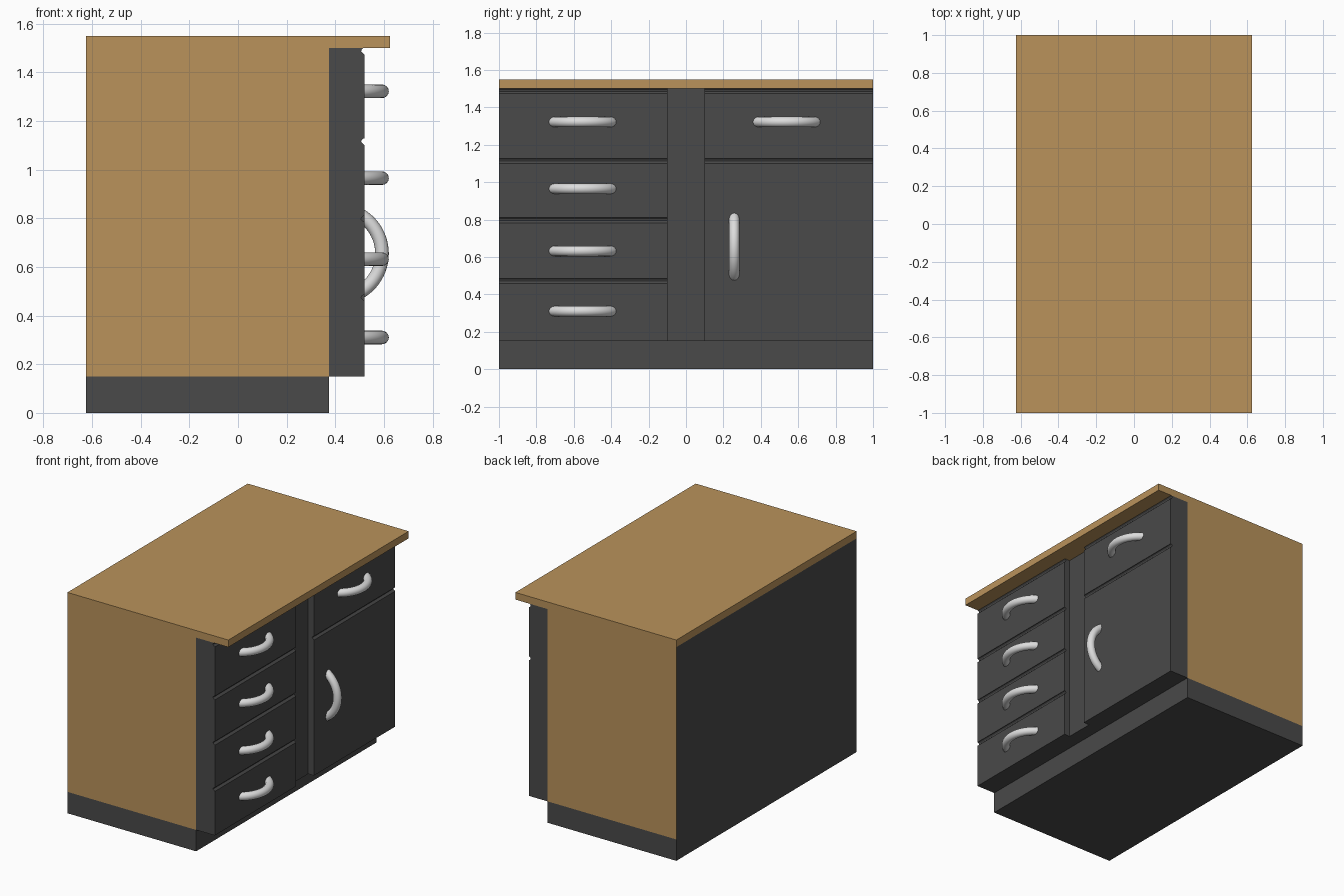
import bpy, bmesh, math
from mathutils import Matrix, Vector

if "Cube" in bpy.data.objects:
    bpy.data.objects.remove(bpy.data.objects["Cube"])


def material(name, rgb):
    m = bpy.data.materials.new(name)
    m.diffuse_color = (*rgb, 1)
    m.use_nodes = True
    m.node_tree.nodes["Principled BSDF"].inputs["Base Color"].default_value = m.diffuse_color
    return m


wood = material("warm wood", (0.49, 0.29, 0.105))
dark = material("dark grey", (0.068, 0.068, 0.068))
metal = material("light metal", (0.72, 0.72, 0.72))


def finish(name, bm, *mats):
    bmesh.ops.recalc_face_normals(bm, faces=bm.faces)
    me = bpy.data.meshes.new(name)
    bm.to_mesh(me)
    bm.free()
    for m in mats:
        me.materials.append(m)
    ob = bpy.data.objects.new(name, me)
    bpy.context.collection.objects.link(ob)
    return ob


def extrude_y(name, profile, y0, y1, *mats):
    """Extrude an x/z outline along y."""
    bm = bmesh.new()
    face = bm.faces.new([bm.verts.new((x, y0, z)) for x, z in profile])
    out = bmesh.ops.extrude_face_region(bm, geom=[face])
    verts = [v for v in out["geom"] if isinstance(v, bmesh.types.BMVert)]
    bmesh.ops.translate(bm, verts=verts, vec=(0, y1 - y0, 0))
    return finish(name, bm, *mats)


def box(name, x0, x1, y0, y1, z0, z1, *mats):
    return extrude_y(name, [(x0, z0), (x1, z0), (x1, z1), (x0, z1)], y0, y1, *mats)


BACK, BODY, FRONT = -0.625, 0.375, 0.52

# Worktop, carcass and plinth
box("worktop", BACK, 0.625, -1, 1, 1.5, 1.55, wood)
carcass = box("carcass", BACK, BODY, -1, 1, 0.15, 1.5, dark, wood)
for p in carcass.data.polygons:          # wooden side panels, dark back
    p.material_index = int(abs(p.normal.y) > 0.5)
box("plinth", BACK, BODY, -1, 1, 0, 0.15, dark)

# Recessed post between the two columns
box("centre_post", BODY, 0.475, -0.1, 0.1, 0.15, 1.5, dark)


# Drawer and door fronts with a finger groove along the top edge
def front_panel(name, y0, y1, z0, z1):
    profile = [(BODY, z0), (FRONT, z0), (FRONT, z1 - 0.027), (0.506, z1 - 0.014),
               (0.508, z1 - 0.007), (0.516, z1), (BODY, z1)]
    extrude_y(name, profile, y0, y1, dark)


# Bow handle: arc of a round bar, horizontal or vertical
def handle(name, y, z, vertical=False):
    bm = bmesh.new()
    half = math.radians(62)
    ring = bmesh.ops.create_circle(bm, segments=16, radius=0.028, cap_ends=False)
    rot = Matrix.Rotation(math.pi / 2, 4, 'X')
    place = Matrix.Rotation(-half, 4, 'Z') @ Matrix.Translation((0.184, 0, 0)) @ rot
    bmesh.ops.transform(bm, matrix=place, verts=ring["verts"])
    bmesh.ops.spin(bm, geom=bm.verts[:] + bm.edges[:], cent=(0, 0, 0),
                   axis=(0, 0, 1), angle=2 * half, steps=24)
    bmesh.ops.holes_fill(bm, edges=[e for e in bm.edges if e.is_boundary], sides=0)
    if vertical:
        bmesh.ops.transform(bm, matrix=Matrix.Rotation(math.pi / 2, 4, 'X'), verts=bm.verts)
    bmesh.ops.translate(bm, verts=bm.verts, vec=Vector((0.408, y, z)))
    ob = finish(name, bm, metal)
    for p in ob.data.polygons:
        p.use_smooth = len(p.vertices) == 4


# Left column: four drawers
levels = [0.15, 0.486, 0.81, 1.128, 1.5]
for i, hz in enumerate((0.31, 0.632, 0.965, 1.322)):
    front_panel(f"drawer_{i + 1}", -1, -0.1, levels[i], levels[i + 1])
    handle(f"drawer_handle_{i + 1}", -0.553, hz)

# Right column: drawer above a door
front_panel("door", 0.1, 1, 0.15, 1.128)
handle("door_handle", 0.258, 0.655, vertical=True)
front_panel("right_drawer", 0.1, 1, 1.128, 1.5)
handle("right_drawer_handle", 0.538, 1.322)
